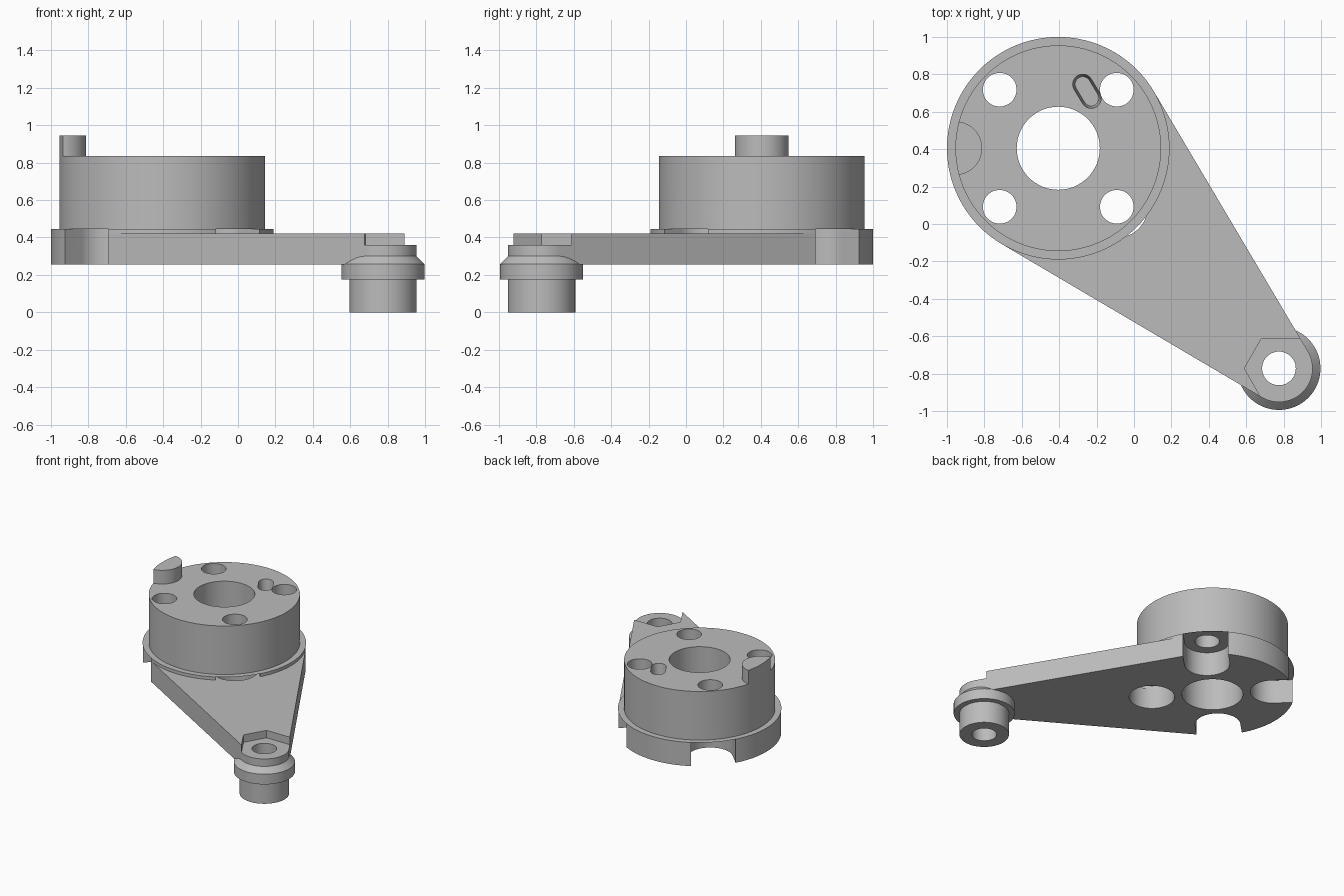
import bpy, bmesh, math
from math import cos, sin, radians

if "Cube" in bpy.data.objects:
    bpy.data.objects.remove(bpy.data.objects["Cube"])

HUB = (-0.405, 0.405)
FOOT = (0.775, -0.772)
BOLT = 0.313          # bolt offset from hub centre along x and y
STEP = 3.75


def arc(c, r, a0=0.0, a1=360.0 - STEP, step=STEP):
    n = round((a1 - a0) / step)
    return [(c[0] + r * cos(radians(a0 + i * step)),
             c[1] + r * sin(radians(a0 + i * step))) for i in range(n + 1)]


def make(name, bm):
    bmesh.ops.recalc_face_normals(bm, faces=bm.faces)
    me = bpy.data.meshes.new(name)
    bm.to_mesh(me)
    bm.free()
    ob = bpy.data.objects.new(name, me)
    bpy.context.collection.objects.link(ob)
    return ob


def prism(name, pts, z0, z1, top=None):
    """Extrude an outline; an optional second outline makes it taper."""
    bm = bmesh.new()
    lo = [bm.verts.new((x, y, z0)) for x, y in pts]
    hi = [bm.verts.new((x, y, z1)) for x, y in (top or pts)]
    bm.faces.new(lo)
    bm.faces.new(hi)
    n = len(pts)
    for i in range(n):
        j = (i + 1) % n
        bm.faces.new((lo[i], lo[j], hi[j], hi[i]))
    return make(name, bm)


def lathe(name, c, profile, n=96):
    """Stack of rings (radius, z) closed by flat caps."""
    bm = bmesh.new()
    rings = [[bm.verts.new((c[0] + r * cos(math.tau * i / n),
                            c[1] + r * sin(math.tau * i / n), z)) for i in range(n)]
             for r, z in profile]
    bm.faces.new(rings[0])
    bm.faces.new(rings[-1])
    for a, b in zip(rings, rings[1:]):
        for i in range(n):
            j = (i + 1) % n
            bm.faces.new((a[i], a[j], b[j], b[i]))
    return make(name, bm)


def combine(ob, other, op):
    m = ob.modifiers.new(op, 'BOOLEAN')
    m.operation, m.solver, m.object = op, 'EXACT', other
    bpy.context.view_layer.objects.active = ob
    bpy.ops.object.modifier_apply(modifier=m.name)
    bpy.data.objects.remove(other)


def capsule(a, b, r):
    ang = math.degrees(math.atan2(b[1] - a[1], b[0] - a[0]))
    return arc(a, r, ang + 90, ang + 270, 15) + arc(b, r, ang - 90, ang + 90, 15)


# Arm plate: tapered outline wrapping the hub disc and the foot
body = prism("lever_arm", arc(HUB, 0.595, 30, 240) + arc(FOOT, 0.18, -120, 30), 0.255, 0.42)

# Open-ended hex nut seat at the tip
combine(body, prism("nut_seat", [(1.3, -0.612), (0.682, -0.612), (0.59, -0.772),
                                 (0.682, -0.932), (0.682, -1.3), (1.3, -1.3)], 0.36, 0.6),
        'DIFFERENCE')

# Raised flange and hub drum
combine(body, prism("flange", arc(HUB, 0.595), 0.255, 0.445), 'UNION')
combine(body, prism("drum", arc(HUB, 0.55), 0.30, 0.835), 'UNION')

# Stepped foot with chamfered collar
combine(body, lathe("foot", FOOT, [(0.18, 0), (0.18, 0.175), (0.222, 0.175), (0.222, 0.257),
                                   (0.18, 0.30), (0.17, 0.31)]), 'UNION')

# Stop peg: lens where a small circle overlaps the drum edge
peg = prism("stop_peg", arc((-0.955, 0.405), 0.143), 0.80, 0.945)
combine(peg, prism("peg_limit", arc(HUB, 0.55), 0.7, 1.1), 'INTERSECT')
combine(body, peg, 'UNION')

# Bolt holes in the drum, with wide radial slots under them
for k in range(4):
    a = 45 + 90 * k
    dx, dy = cos(radians(a)), sin(radians(a))
    c = (HUB[0] + BOLT * math.copysign(1, dx), HUB[1] + BOLT * math.copysign(1, dy))
    slot = arc(c, 0.165, a + 90, a + 270)
    slot += [(x + 0.5 * dx, y + 0.5 * dy) for x, y in (slot[-1], slot[0])]
    on_arm = k == 3
    combine(body, prism("slot", slot, 0.42 if on_arm else 0.1, 0.445), 'DIFFERENCE')
    if on_arm:
        combine(body, prism("arm_hole", arc(c, 0.165), 0.1, 0.445), 'DIFFERENCE')
    combine(body, prism("bolt_hole", arc(c, 0.09, 0, 352.5, 7.5), 0.43, 1.1), 'DIFFERENCE')

# Central bore, foot bore and small tapered pocket
combine(body, prism("bore", arc(HUB, 0.222), 0.1, 1.1), 'DIFFERENCE')
combine(body, prism("foot_bore", arc(FOOT, 0.09, 0, 352.5, 7.5), -0.1, 0.6), 'DIFFERENCE')
p, q = (-0.274, 0.747), (-0.229, 0.672)
combine(body, prism("pocket", capsule(p, q, 0.041), 0.725, 0.835 + 0.011,
                    capsule(p, q, 0.055)), 'DIFFERENCE')

# Finish
mat = bpy.data.materials.new("light_grey")
mat.diffuse_color = (0.5, 0.5, 0.5, 1)
mat.use_nodes = True
mat.node_tree.nodes["Principled BSDF"].inputs["Base Color"].default_value = mat.diffuse_color
body.data.materials.clear()
body.data.materials.append(mat)
for f in body.data.polygons:
    f.material_index = 0
bpy.ops.object.select_all(action='DESELECT')
body.select_set(True)
bpy.context.view_layer.objects.active = body
bpy.ops.object.shade_smooth_by_angle(angle=radians(30))
